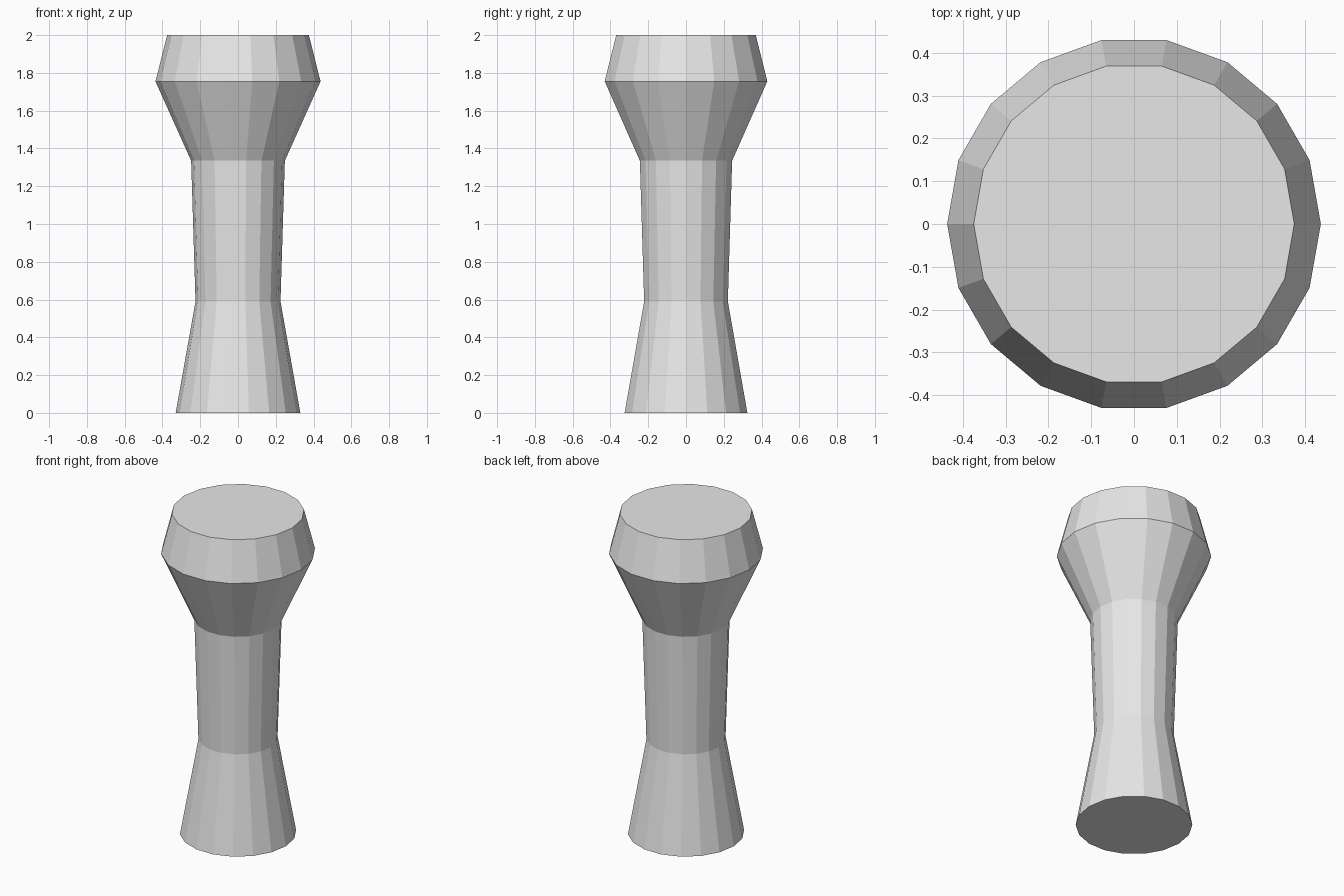
import bpy
import bmesh
from math import cos, sin, tau

cube = bpy.data.objects.get("Cube")
if cube:
    bpy.data.objects.remove(cube, do_unlink=True)

SIDES = 18
# (radius, height) from the foot up to the flat top
PROFILE = [(0.33, 0), (0.225, 0.59), (0.248, 1.335), (0.437, 1.755), (0.375, 2)]

# Plain light grey finish
grey = bpy.data.materials.new("light grey")
grey.use_nodes = True
colour = (0.8, 0.8, 0.8, 1)
grey.diffuse_color = colour
grey.node_tree.nodes["Principled BSDF"].inputs["Base Color"].default_value = colour

# Flat-faced turned body: one ring per profile point
bm = bmesh.new()
rings = [[bm.verts.new((r * cos(tau * i / SIDES), r * sin(tau * i / SIDES), z))
          for i in range(SIDES)] for r, z in PROFILE]
for low, high in zip(rings, rings[1:]):
    for i in range(SIDES):
        j = (i + 1) % SIDES
        bm.faces.new((low[i], low[j], high[j], high[i]))

# Flat foot and flat top
bm.faces.new(rings[0][::-1])
bm.faces.new(rings[-1])

mesh = bpy.data.meshes.new("flared_pedestal")
bm.to_mesh(mesh)
bm.free()
mesh.materials.append(grey)
pedestal = bpy.data.objects.new("flared_pedestal", mesh)
bpy.context.collection.objects.link(pedestal)
